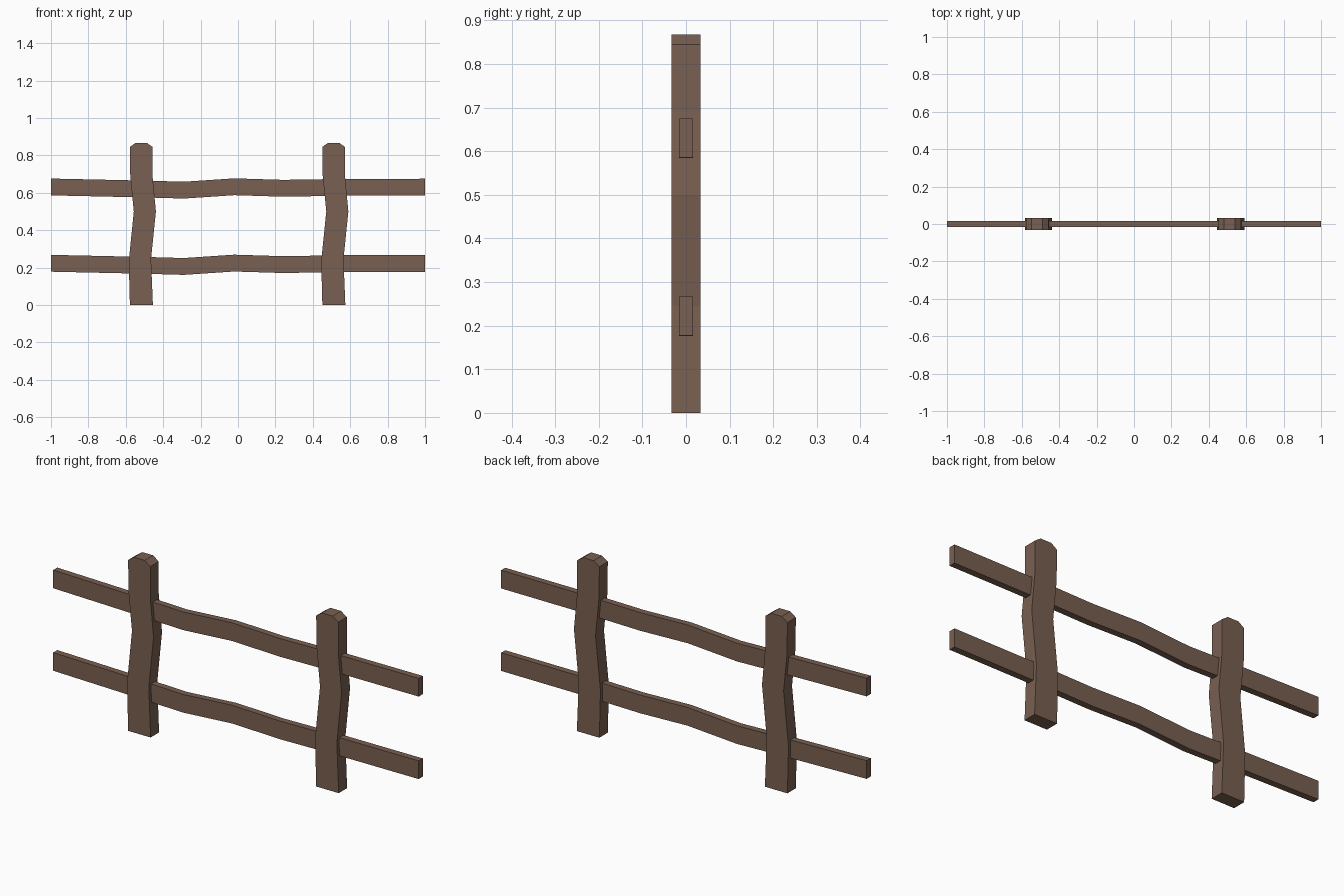
import bpy, bmesh

if "Cube" in bpy.data.objects:
    bpy.data.objects.remove(bpy.data.objects["Cube"])

wood = bpy.data.materials.new("wood")
wood.diffuse_color = (0.19, 0.115, 0.082, 1)
wood.use_nodes = True
wood.node_tree.nodes["Principled BSDF"].inputs["Base Color"].default_value = wood.diffuse_color


def plank(name, side_a, side_b, depth, shift=(0, 0)):
    """Extrude a wavy strip, given as two matching edge lines in x-z, along y."""
    bm = bmesh.new()
    a, b = [[bm.verts.new((x + shift[0], -depth / 2, z + shift[1])) for x, z in s]
            for s in (side_a, side_b)]
    faces = [bm.faces.new((a[i], b[i], b[i + 1], a[i + 1])) for i in range(len(a) - 1)]
    ext = bmesh.ops.extrude_face_region(bm, geom=faces, use_keep_orig=True)
    for v in ext["geom"]:
        if isinstance(v, bmesh.types.BMVert):
            v.co.y += depth
    bmesh.ops.recalc_face_normals(bm, faces=bm.faces[:])
    me = bpy.data.meshes.new(name)
    bm.to_mesh(me)
    bm.free()
    me.materials.append(wood)
    ob = bpy.data.objects.new(name, me)
    bpy.context.collection.objects.link(ob)
    return ob


# Posts: crooked sides, chamfered top
left = [(-0.578, 0), (-0.584, 0.235), (-0.557, 0.50), (-0.576, 0.69), (-0.578, 0.845), (-0.547, 0.867)]
right = [(-0.455, 0), (-0.465, 0.245), (-0.439, 0.50), (-0.457, 0.69), (-0.457, 0.845), (-0.488, 0.867)]
for name, dx in (("left_post", 0), ("right_post", 1.029)):
    plank(name, left, right, 0.066, (dx, 0))

# Rails: gently wavy, running through the posts
centre = [(-1, 0.631), (-0.5, 0.620), (-0.29, 0.614), (-0.02, 0.632), (0.24, 0.624), (0.56, 0.629), (1, 0.630)]
lower = [(x, z - 0.045) for x, z in centre]
upper = [(x, z + 0.045) for x, z in centre]
for name, dz in (("upper_rail", 0), ("lower_rail", -0.408)):
    plank(name, lower, upper, 0.032, (0, dz))
